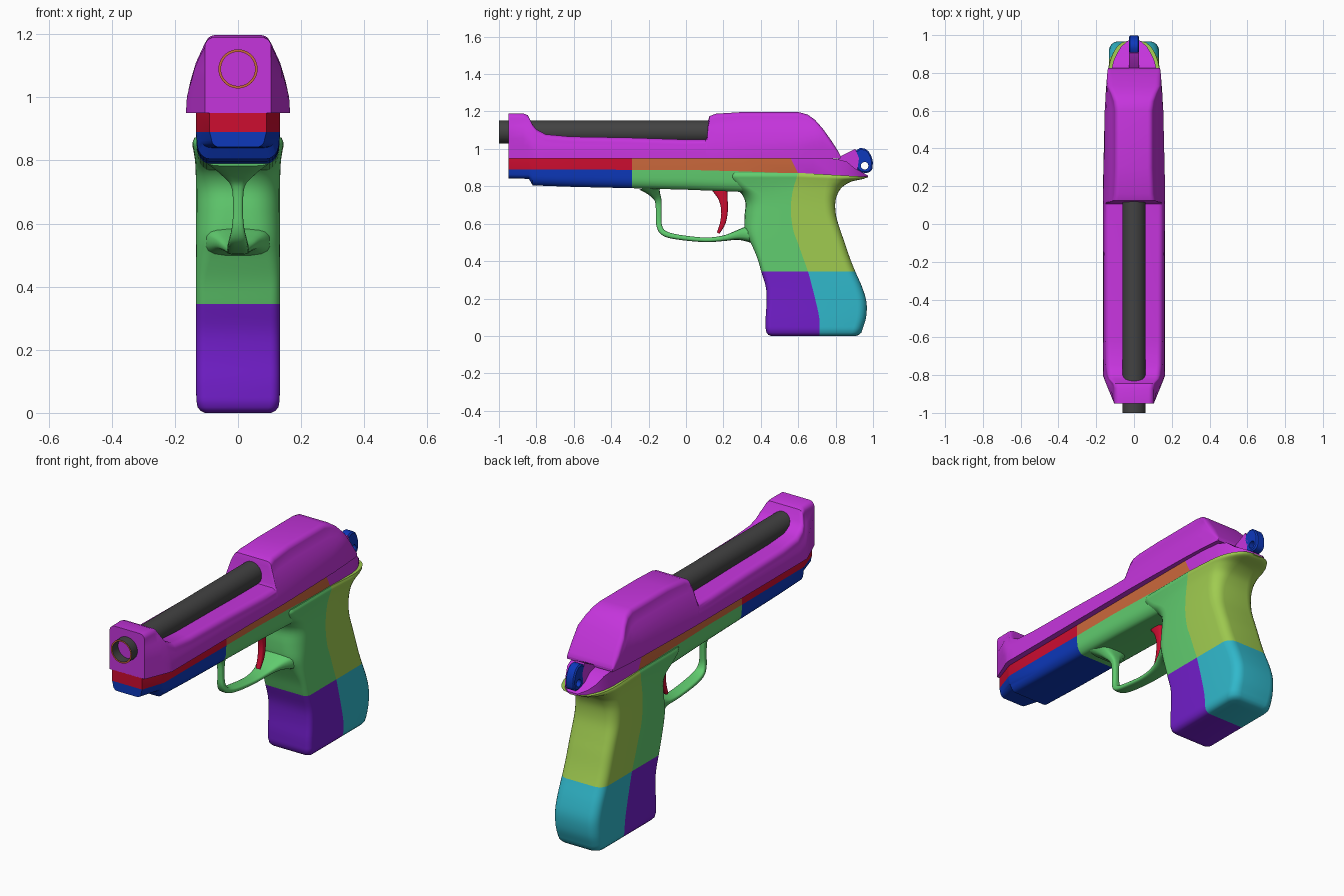
import bpy, bmesh, math
from mathutils import Vector

if "Cube" in bpy.data.objects:
    bpy.data.objects.remove(bpy.data.objects["Cube"])

COLOURS = {
    "magenta": (.56, .035, .72), "dark_grey": (.055, .055, .055), "red": (.61, .004, .03),
    "orange": (.6, .14, .045), "blue": (.004, .04, .5), "green": (.12, .61, .16),
    "lime": (.35, .6, .08), "purple": (.17, .013, .6), "cyan": (.03, .48, .6)}
MATS = {}
for n, c in COLOURS.items():
    MATS[n] = bpy.data.materials.new(n)
    MATS[n].diffuse_color = (*c, 1)


def loft(name, rings, colour, closed=False, angle=35):
    """Skin a list of rings; colour is a name or a rule(i, j) giving a name."""
    rule = colour if callable(colour) else (lambda i, j: colour)
    mesh = bpy.data.meshes.new(name)
    obj = bpy.data.objects.new(name, mesh)
    bpy.context.collection.objects.link(obj)
    slots = []

    def slot(c):
        if c not in slots:
            slots.append(c)
            mesh.materials.append(MATS[c])
        return slots.index(c)

    bm = bmesh.new()
    vs = [[bm.verts.new(p) for p in r] for r in rings]
    n, m = len(vs[0]), len(vs)
    for i in range(m if closed else m - 1):
        a, b = vs[i], vs[(i + 1) % m]
        for j in range(n):
            k = (j + 1) % n
            bm.faces.new((a[j], a[k], b[k], b[j])).material_index = slot(rule(i, j))
    if not closed:
        # strip caps between mirrored halves keep split colours clean
        for i, r in ((0, vs[0]), (m - 2, vs[-1])):
            for j in range(n // 2 - 1):
                f = bm.faces.new((r[j], r[j + 1], r[n - 2 - j], r[n - 1 - j]))
                f.material_index = slot(rule(i, j))
    bmesh.ops.recalc_face_normals(bm, faces=bm.faces)
    bm.to_mesh(mesh)
    bm.free()
    bpy.ops.object.select_all(action='DESELECT')
    obj.select_set(True)
    bpy.context.view_layer.objects.active = obj
    bpy.ops.object.shade_smooth_by_angle(angle=math.radians(angle))
    return obj


def smooth(rows, steps):
    """Catmull-Rom resampling of table rows."""
    out = []
    for i in range(len(rows) - 1):
        p = [rows[max(0, min(len(rows) - 1, i + d))] for d in (-1, 0, 1, 2)]
        for s in range(steps):
            t = s / steps
            out.append([.5 * (2 * b + (c - a) * t + (2 * a - 5 * b + 4 * c - d) * t * t
                              + (3 * b - a - 3 * c + d) * t ** 3) for a, b, c, d in zip(*p)])
    return out + [list(rows[-1])]


def lerp(table, t):
    for (a, x), (b, y) in zip(table, table[1:]):
        if t <= b:
            return x + (y - x) * max(0, (t - a) / (b - a))
    return table[-1][1]


def mirrored(half):
    return half + [(-p[0], p[1], p[2]) for p in reversed(half)]


QUARTER = [k * math.pi / 12 for k in range(7)]

# Slide: rear hood, open-topped rails and front block in one skin
SIDE = [(.95, .165), (1.0, .162), (1.05, .15), (1.1, .135), (1.15, .112), (1.2, .085)]
SLIDE = [(-.95, 1.19, .105), (-.87, 1.19, .138), (-.845, 1.18, .148), (-.82, 1.13, .158),
         (-.8, 1.105, .165), (-.75, 1.078, .165), (-.62, 1.066, .165), (-.3, 1.06, .165),
         (0, 1.05, .165), (.105, 1.05, .165), (.112, 1.065, .165), (.118, 1.15, .165),
         (.125, 1.175, .165), (.16, 1.188, .165), (.3, 1.197, .162), (.6, 1.197, .155),
         (.65, 1.184, .152), (.69, 1.155, .15), (.73, 1.11, .147), (.78, 1.04, .143),
         (.815, .985, .14), (.825, .965, .137)]
rings = []
for y, zt, w in SLIDE:
    r = min(.03, .5 * (zt - .95))
    half = []
    for k in range(7):
        z = .95 + (zt - r - .95) * k / 6
        half.append((min(lerp(SIDE, z), w), y, z))
    x = half.pop()[0]
    half += [(x - r + r * math.cos(a), y, zt - r + r * math.sin(a)) for a in QUARTER]
    rings.append(mirrored(half))
loft("slide", rings, "magenta")

# Barrel with a coloured muzzle rim and a bore
rings = [[(r * math.cos(a), y, 1.09 + r * math.sin(a))
          for a in [2 * math.pi * k / 40 for k in range(40)]]
         for r, y in ((.062, .25), (.062, -1), (.054, -1), (.054, -.85))]
loft("barrel", rings, lambda i, j: "orange" if i == 1 else "dark_grey")

# Frame: y, top z, colour split z, bottom z, upper half width, lower half width
FRAME = [(-.95, .952, .89, .842, .09, .085), (-.84, .952, .89, .84, .127, .12),
         (-.82, .952, .89, .805, .133, .13), (-.6, .952, .89, .797, .133, .131),
         (-.29, .952, .888, .79, .133, .131), (.0, .952, .888, .782, .133, .131),
         (.3, .952, .88, .77, .133, .131), (.58, .952, .868, .77, .133, .125),
         (.68, .95, .865, .82, .13, .11), (.8, .947, .86, .83, .122, .09),
         (.86, .932, .857, .84, .11, .08), (.9, .898, .854, .843, .092, .07),
         (.94, .876, .852, .845, .068, .05), (.972, .858, .85, .846, .03, .02)]
rings = []
for y, zt, zs, zb, w, wl in FRAME:
    r = .6 * (zs - zb)
    half = [(w, zt), (w, zs)] + [(wl - .04 * (1 - math.cos(a)) * wl / .131, zb + r - r * math.sin(a))
                                 for a in QUARTER]
    slant = .5 if y == .58 else 0
    rings.append(mirrored([(x, y + slant * (.91 - z), z) for x, z in half]))
TOP = {0, 16, 17}


def frame_colour(i, j):
    upper, lower = ("red", "blue") if i < 4 else ("orange", "green") if i < 7 else ("magenta", "lime")
    return upper if j in TOP else lower


loft("frame", rings, frame_colour)

# Grip: z, front y, seam y, rear y, half width, front corner, rear corner x, rear corner y
GRIP = [(.04, .426, .715, .945, .132, .03, .05, .05), (.1, .426, .712, .963, .133, .03, .05, .05),
        (.18, .431, .695, .965, .133, .03, .05, .05), (.26, .427, .675, .942, .133, .03, .05, .05),
        (.345, .402, .652, .905, .133, .03, .05, .05), (.42, .38, .625, .875, .133, .03, .05, .05),
        (.5, .345, .597, .848, .133, .05, .05, .05), (.56, .315, .575, .827, .133, .08, .05, .05),
        (.64, .313, .562, .803, .133, .095, .055, .055), (.71, .318, .562, .798, .133, .095, .06, .06),
        (.76, .297, .568, .81, .134, .09, .07, .07), (.8, .25, .577, .835, .136, .08, .08, .09),
        (.835, .23, .588, .885, .141, .06, .09, .13), (.855, .23, .594, .948, .144, .05, .1, .19),
        (.872, .23, .6, .968, .138, .05, .1, .2)]
FLOOR = [(.0, .455, .715, .91, .105, .02, .04, .04), (.006, .44, .715, .925, .118, .025, .045, .045),
         (.018, .43, .715, .938, .128, .03, .05, .05)]
rows = FLOOR + smooth(GRIP, 4)
split = min(range(len(rows)), key=lambda i: abs(rows[i][0] - .345))
rings = []
for z, yf, seam, yr, w, rf, rx, ry in rows:
    half = [(w - rf + rf * math.sin(a), yf + rf - rf * math.cos(a)) for a in QUARTER]
    half += [(w, seam)]
    half += [(w - rx + rx * math.cos(a), yr - ry + ry * math.sin(a)) for a in QUARTER]
    tilt = .02 * (z / .87) ** 12
    rings.append(mirrored([(x, y, z - tilt * max(0, (y - .6) / .36)) for x, y in half]))


def grip_colour(i, j):
    front = j < 7 or j >= 22
    if i < split:
        return "purple" if front else "cyan"
    return "green" if front else "lime"


loft("grip", rings, grip_colour, angle=50)


def strip(name, path, colour):
    """Rounded bar along a side-view path of (y, z, thickness, half width)."""
    rows = smooth(path, 4)
    rings = []
    for i, (y, z, t, w) in enumerate(rows):
        a, b = rows[max(0, i - 1)], rows[min(len(rows) - 1, i + 1)]
        d = Vector((b[0] - a[0], b[1] - a[1])).normalized()
        ring = []
        for k in range(16):
            c, s = math.cos(math.pi * (k + .5) / 8), math.sin(math.pi * (k + .5) / 8)
            u = math.copysign(abs(c) ** .6, c) * w
            v = math.copysign(abs(s) ** .6, s) * t / 2
            ring.append((u, y - d.y * v, z + d.x * v))
        rings.append(ring)
    return loft(name, rings, colour, angle=60)


# Trigger guard, flared where it meets the frame and grip
strip("trigger_guard", [
    (-.19, .81, .13, .11), (-.168, .765, .062, .06), (-.148, .72, .036, .022), (-.146, .64, .03, .016),
    (-.142, .585, .03, .02), (-.115, .548, .03, .028), (-.04, .528, .027, .033), (.1, .514, .025, .034),
    (.2, .522, .03, .045), (.27, .538, .05, .07), (.33, .545, .085, .1), (.4, .54, .11, .12)], "green")

# Trigger
strip("trigger", [(.18, .79, .085, .016), (.198, .735, .05, .016), (.206, .67, .036, .016),
                  (.197, .605, .03, .015), (.172, .55, .016, .012)], "red")

# Hammer base and hammer with a round hole
BASE = [(.8, .93), (.83, .963), (.905, 1.0), (.925, .95), (.915, .88), (.82, .88)]
loft("hammer_base", [[(x, y, z) for y, z in BASE] for x in (-.026, .026)], "magenta")
RADII = [.043, .05, .066, .093, .094, .056, .047, .045, .04, .038, .042, .045]


def hammer_ring(x, inset, hole=False):
    return [(x, .955 + r * math.cos(k * math.pi / 12), .91 + r * math.sin(k * math.pi / 12))
            for k, r in enumerate(
                .02 if hole else v[0] - inset
                for v in smooth([(q,) for q in RADII + RADII[:1]], 2)[:-1])]


loft("hammer", [hammer_ring(-.018, .008), hammer_ring(-.026, .008), hammer_ring(-.02, 0),
                hammer_ring(.02, 0), hammer_ring(.026, .008),
                hammer_ring(.026, 0, True), hammer_ring(-.026, 0, True)][1:], "blue", closed=True)

for m in bpy.data.materials:
    if m.users and not m.is_grease_pencil:
        m.use_nodes = True
        m.node_tree.nodes["Principled BSDF"].inputs["Base Color"].default_value = m.diffuse_color
